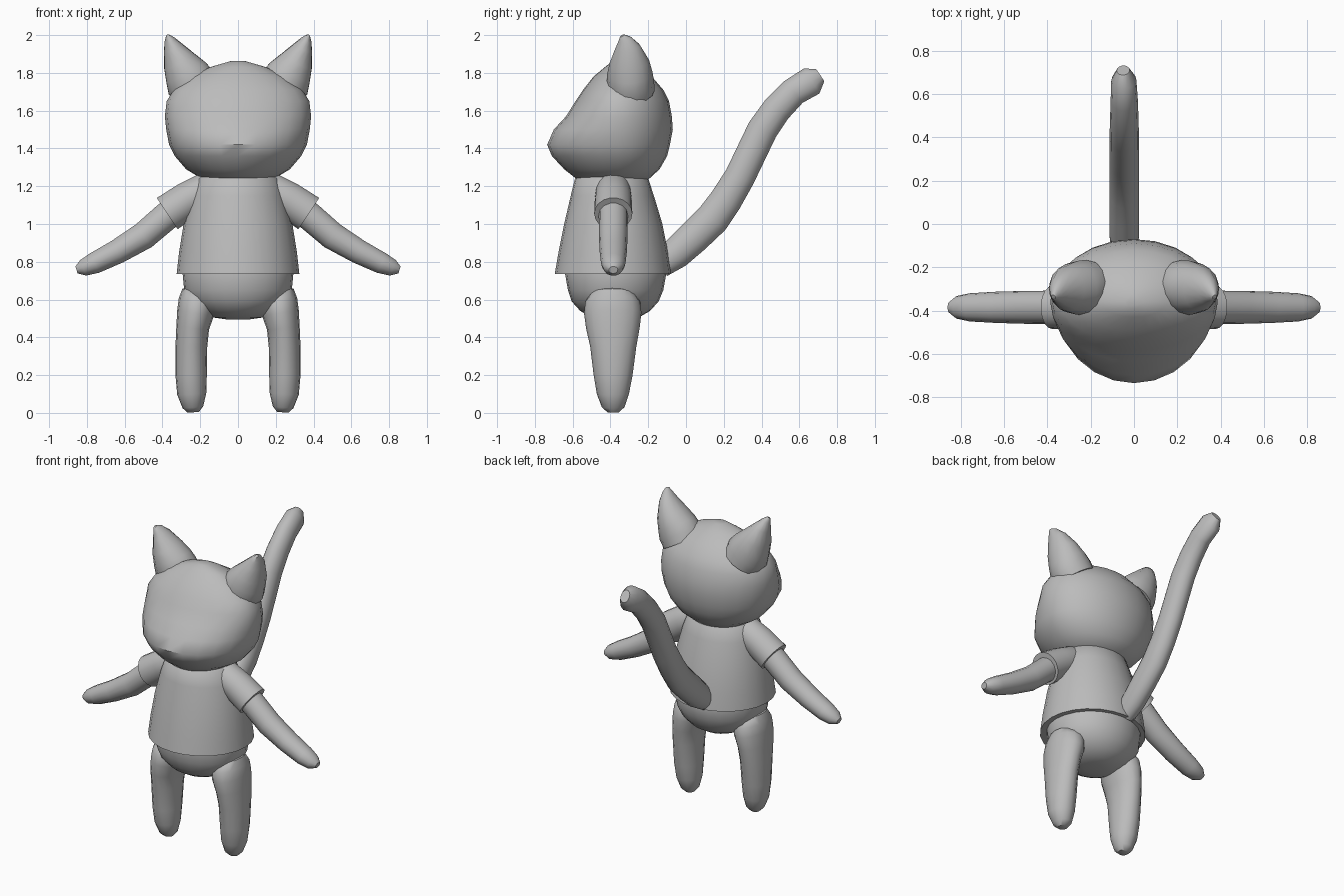
import bpy, bmesh, math
from mathutils import Vector

grey = bpy.data.materials.new("plain grey")
grey.diffuse_color = (0.5, 0.5, 0.5, 1)


def loft(name, rings, mirror=False):
    """Skin a list of equal-length point rings and cap both ends."""
    bm = bmesh.new()
    loops = [[bm.verts.new(p) for p in ring] for ring in rings]
    n = len(loops[0])
    for a, b in zip(loops, loops[1:]):
        for i in range(n):
            j = (i + 1) % n
            bm.faces.new((a[i], a[j], b[j], b[i]))
    bm.faces.new(loops[0])
    bm.faces.new(loops[-1])
    bmesh.ops.recalc_face_normals(bm, faces=bm.faces)
    mesh = bpy.data.meshes.new(name)
    bm.to_mesh(mesh)
    bm.free()
    mesh.materials.append(grey)
    obj = bpy.data.objects.new(name, mesh)
    bpy.context.collection.objects.link(obj)
    bpy.ops.object.select_all(action='DESELECT')
    obj.select_set(True)
    bpy.context.view_layer.objects.active = obj
    bpy.ops.object.shade_smooth_by_angle(angle=math.radians(45))
    if mirror:
        obj.modifiers.new("Mirror", 'MIRROR')
    return obj


def stack(name, rows, mid_y, sides=24):
    """Horizontal rings: height, half width, front y, back y."""
    rings = []
    for z, rx, front, back in rows:
        ring = []
        for i in range(sides):
            a = 2 * math.pi * i / sides
            s = math.sin(a)
            depth = (back - mid_y) if s > 0 else (mid_y - front)
            ring.append((rx * math.cos(a), mid_y + depth * s, z))
        rings.append(ring)
    return loft(name, rings)


def tube(name, rows, side, sides=14, mirror=False):
    """Elliptical rings along a path: x, y, z, radius along side, other radius."""
    pts = [Vector(r[:3]) for r in rows]
    rings = []
    for k, row in enumerate(rows):
        t = (pts[min(k + 1, len(pts) - 1)] - pts[max(k - 1, 0)]).normalized()
        s = Vector(side)
        s = (s - t * s.dot(t)).normalized()
        v = t.cross(s)
        rings.append([pts[k] + s * row[3] * math.cos(2 * math.pi * i / sides)
                      + v * row[4] * math.sin(2 * math.pi * i / sides)
                      for i in range(sides)])
    return loft(name, rings, mirror)


# Head with a broad, low muzzle
stack("head", [
    (1.22, .11, -.48, -.30), (1.235, .185, -.575, -.20), (1.29, .275, -.645, -.14),
    (1.36, .335, -.71, -.10), (1.42, .365, -.735, -.085), (1.50, .38, -.70, -.07),
    (1.57, .387, -.635, -.075), (1.65, .378, -.585, -.09), (1.71, .34, -.545, -.12),
    (1.78, .25, -.49, -.18), (1.83, .15, -.43, -.26), (1.862, .04, -.39, -.32)], -.36)

# Shirt flaring to the hem
stack("shirt", [
    (.735, .325, -.695, -.08), (.85, .312, -.675, -.095), (1.0, .288, -.645, -.125),
    (1.15, .25, -.61, -.17), (1.24, .217, -.588, -.20), (1.265, .18, -.55, -.23)], -.385)

# Lower body below the hem
stack("lower_body", [
    (.495, .06, -.43, -.32), (.505, .13, -.50, -.25), (.54, .20, -.56, -.19),
    (.59, .255, -.605, -.145), (.65, .285, -.625, -.12), (.735, .293, -.64, -.105),
    (.78, .29, -.63, -.12)], -.385)

# Legs
tube("legs", [
    (.237, -.385, .003, .03, .03), (.239, -.385, .03, .06, .055),
    (.245, -.387, .10, .085, .077), (.248, -.386, .20, .103, .083),
    (.247, -.385, .35, .122, .084), (.24, -.387, .45, .142, .087),
    (.225, -.388, .53, .152, .098), (.215, -.388, .59, .145, .10),
    (.205, -.388, .635, .115, .092), (.20, -.388, .65, .07, .06)], (0, 1, 0), 16, True)

# Arms
tube("arms", [
    (.22, -.385, 1.16, .075, .075), (.38, -.385, 1.04, .077, .077),
    (.50, -.385, .937, .076, .075), (.64, -.385, .853, .072, .066),
    (.76, -.385, .793, .065, .058), (.82, -.385, .768, .052, .045),
    (.855, -.385, .757, .024, .02)], (0, 1, 0), 14, True)

# Short sleeves
tube("sleeves", [
    (.11, -.385, 1.205, .075, .075), (.17, -.385, 1.18, .093, .093),
    (.27, -.385, 1.125, .098, .098), (.375, -.385, 1.055, .101, .101)],
    (0, 1, 0), 18, True)

# Ears leaning outward
tube("ears", [
    (.22, -.29, 1.70, .125, .13), (.25, -.295, 1.75, .126, .136),
    (.275, -.297, 1.80, .12, .12), (.31, -.30, 1.86, .105, .092),
    (.345, -.31, 1.935, .068, .052), (.362, -.325, 1.975, .038, .028),
    (.372, -.338, 1.997, .012, .01)], (0, 1, 0), 14, True)

# Tail rising behind
tube("tail", [
    (-.045, -.14, .78, .06, .07), (-.045, -.055, .843, .068, .085),
    (-.045, .04, .93, .069, .09), (-.045, .14, 1.027, .069, .092),
    (-.045, .21, 1.125, .069, .088), (-.045, .285, 1.25, .069, .083),
    (-.045, .405, 1.50, .068, .083), (-.045, .48, 1.607, .066, .08),
    (-.045, .57, 1.70, .063, .077), (-.047, .665, 1.757, .058, .08),
    (-.05, .71, 1.787, .03, .04)], (1, 0, 0), 14)
